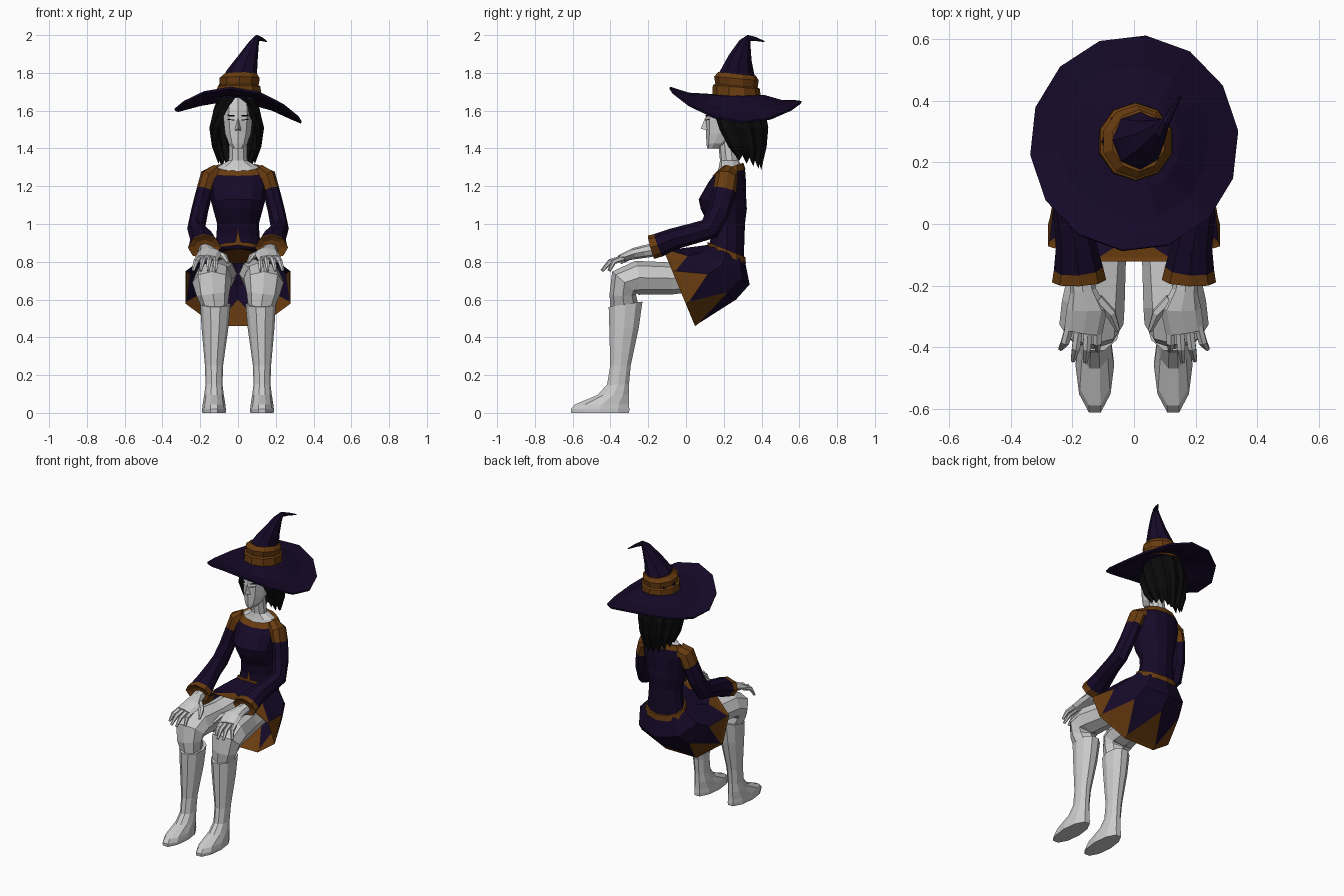
import bpy, bmesh
from math import sin, cos, pi, radians
from mathutils import Vector


def material(name, rgb):
    m = bpy.data.materials.new(name)
    m.diffuse_color = (*rgb, 1)
    return m


PURPLE = material("purple_cloth", (0.008, 0.003, 0.022))
BROWN = material("brown_trim", (0.14, 0.045, 0.005))
BLACK = material("black_hair", (0.003, 0.003, 0.003))


def make(name, verts, faces, mats=(), ids=None):
    me = bpy.data.meshes.new(name)
    me.from_pydata([tuple(v) for v in verts], [], faces)
    for m in mats:
        me.materials.append(m)
    for i, k in enumerate(ids or []):
        me.polygons[i].material_index = k
    bm = bmesh.new()
    bm.from_mesh(me)
    bmesh.ops.recalc_face_normals(bm, faces=bm.faces)
    bm.to_mesh(me)
    bm.free()
    ob = bpy.data.objects.new(name, me)
    bpy.context.collection.objects.link(ob)
    return ob


def flat_ring(x, y, z, a, b, tilt=0, n=12, phase=0.0):
    angles = [2 * pi * (i + phase) / n - pi / 2 for i in range(n)]
    return [Vector((x + a * cos(t), y + b * sin(t), z + tilt * sin(t))) for t in angles]


def path_rings(pts, n):
    # rings square to the path, a = half width across x, b = half depth
    rings = []
    for i, p in enumerate(pts):
        t = Vector(pts[min(i + 1, len(pts) - 1)][:3]) - Vector(pts[max(i - 1, 0)][:3])
        t.normalize()
        side = (Vector((1, 0, 0)) - t * t.x).normalized()
        up = t.cross(side)
        c = Vector(p[:3])
        rings.append([c + side * p[3] * cos(2 * pi * k / n - pi / 2)
                      + up * p[4] * sin(2 * pi * k / n - pi / 2) for k in range(n)])
    return rings


def loft(name, rings, mats=(), seg=None, caps=True, closed=True):
    n = len(rings[0])
    verts = [v for r in rings for v in r]
    faces, ids = [], []
    for j in range(len(rings) - 1):
        for i in range(n if closed else n - 1):
            k = (i + 1) % n
            faces.append((j * n + i, j * n + k, (j + 1) * n + k, (j + 1) * n + i))
            ids.append(seg[j] if seg else 0)
    if caps:
        faces += [tuple(range(n)), tuple(range(len(verts) - n, len(verts)))]
        ids += [ids[0], ids[-1]]
    return make(name, verts, faces, mats, ids)


def flat_loft(name, rows, n=12, phase=0.0, **kw):
    return loft(name, [flat_ring(*r, n=n, phase=phase) for r in rows], **kw)


def mirror(pts, s):
    return [(p[0] * s, *p[1:]) for p in pts]


# Hat brim: turned up in front and behind, drooping at the sides
def rim_z(t):
    return 1.627 - 0.035 * sin(t) - 0.03 * cos(t) - 0.0575 * cos(2 * t)


N = 14
brim = []
for r, w, sag in ((0.10, 0.0, 0), (0.15, 0.1, 0), (0.24, 0.52, 0.012), (0.337, 1.0, 0)):
    ts = [2 * pi * (i + 0.25) / N for i in range(N)]
    brim.append([Vector((r * cos(t), 0.262 + r * 1.04 * sin(t),
                         1.68 * (1 - w) + rim_z(t) * w - sag)) for t in ts])
ob = loft("hat_brim", brim, [PURPLE], caps=False)
mod = ob.modifiers.new("thickness", "SOLIDIFY")
mod.thickness = 0.012
mod.offset = 0

# Hat crown with bent tip, and its layered band
crown = [(0.005, 0.267, 1.66, 0.12, 0.12), (0.005, 0.267, 1.72, 0.11, 0.11),
         (0.02, 0.27, 1.79, 0.083, 0.095), (0.055, 0.287, 1.88, 0.052, 0.062),
         (0.086, 0.312, 1.96, 0.026, 0.032), (0.102, 0.332, 1.985, 0.016, 0.017),
         (0.122, 0.365, 1.98, 0.011, 0.011), (0.152, 0.415, 1.966, 0.003, 0.003)]
loft("hat_crown", path_rings(crown, 8), [PURPLE])
flat_loft("hat_band", [(0.005, 0.267, 1.67, 0.125, 0.128, -0.01),
                       (0.005, 0.267, 1.725, 0.12, 0.125, -0.01),
                       (0.006, 0.267, 1.732, 0.107, 0.112, -0.01),
                       (0.008, 0.267, 1.77, 0.112, 0.118, -0.01),
                       (0.015, 0.27, 1.795, 0.088, 0.1, -0.01)], n=10, mats=[BROWN])

# Head, neck and nose
flat_loft("head", [(0, 0.145, 1.40, 0.028, 0.033), (0, 0.168, 1.425, 0.052, 0.06),
                   (0, 0.2, 1.48, 0.072, 0.094), (0, 0.215, 1.55, 0.08, 0.112),
                   (0, 0.23, 1.61, 0.082, 0.115), (0, 0.24, 1.67, 0.07, 0.1)], n=10)
flat_loft("neck", [(0, 0.232, 1.25, 0.135, 0.075), (0, 0.235, 1.305, 0.11, 0.06),
                   (0, 0.23, 1.335, 0.052, 0.05), (0, 0.215, 1.46, 0.047, 0.048)], n=10)
make("nose", [(0, 0.102, 1.565), (-0.017, 0.112, 1.495), (0.017, 0.112, 1.495), (0, 0.078, 1.505)],
     [(0, 1, 3), (0, 3, 2), (1, 2, 3), (0, 2, 1)])

# Eyebrows and lashes
for s in (-1, 1):
    for nm, z, h in (("eyebrow", 1.568, 0.008), ("eyelash", 1.548, 0.005)):
        make(nm, [(s * 0.018, 0.102, z), (s * 0.055, 0.124, z + 0.003),
                  (s * 0.055, 0.124, z + 0.003 + h), (s * 0.018, 0.102, z + h)],
             [(0, 1, 2, 3)], [BLACK])

# Hair: open shell round the head with alternating locks
cols, hair = 21, []
for z, rx, ry, cy, start in ((1.67, 0.10, 0.13, 0.26, -86), (1.60, 0.128, 0.155, 0.27, -62),
                             (1.51, 0.145, 0.165, 0.275, -42), (1.41, 0.132, 0.145, 0.285, -28),
                             (1.33, 0.1, 0.105, 0.295, -18)):
    row = []
    for i in range(cols):
        t = radians(start + (180 - 2 * start) * i / (cols - 1))
        k = 1.0 if i % 2 else 0.91
        dz = 0
        if z < 1.35:
            dz = 0.025 - 0.045 * sin(t) + (-0.025 if i % 2 else 0.015)
        row.append(Vector((-0.007 + rx * k * cos(t), cy + ry * k * sin(t), z + dz)))
    hair.append(row)
loft("hair", hair, [BLACK], caps=False, closed=False)

# Bodice, neckline trim, belt and front point
flat_loft("bodice", [(0, 0.215, 0.84, 0.13, 0.09, -0.035), (0, 0.22, 0.93, 0.115, 0.09),
                     (0, 0.215, 1.0, 0.11, 0.097), (0, 0.2, 1.08, 0.132, 0.122),
                     (0, 0.193, 1.13, 0.145, 0.126), (0, 0.218, 1.22, 0.155, 0.1),
                     (0, 0.232, 1.28, 0.142, 0.08, 0.015)], mats=[PURPLE])
flat_loft("neckline_trim", [(0, 0.228, 1.272, 0.15, 0.087, 0.017),
                            (0, 0.234, 1.302, 0.128, 0.07, 0.022)], mats=[BROWN])
flat_loft("belt", [(0, 0.215, 0.83, 0.147, 0.102, -0.04),
                   (0, 0.215, 0.865, 0.136, 0.1, -0.04)], mats=[BROWN])
make("bodice_point", [(-0.018, 0.115, 0.89), (0.018, 0.115, 0.89), (0, 0.118, 0.975)],
     [(0, 1, 2)], [BROWN])

# Skirt: swept forward over the thighs, hem trimmed with triangles
N = 8
rows = [flat_ring(0, 0.215, 0.85, 0.145, 0.096, -0.04, N),
        flat_ring(0, 0.192, 0.78, 0.215, 0.145, -0.1, N),
        flat_ring(0, 0.115, 0.735, 0.255, 0.15, -0.135, N),
        flat_ring(0, -0.02, 0.67, 0.296, 0.095, -0.212, N, 0.5),
        flat_ring(0, -0.037, 0.664, 0.302, 0.092, -0.222, N, 0.5)]
faces, ids = [], []
for j in range(4):
    for i in range(N):
        a, b = j * N + i, j * N + (i + 1) % N
        c, d = a + N, b + N
        if j == 2:
            faces += [(a, b, c), (b, d, c)]
            ids += [0, 1]
        else:
            faces.append((a, b, d, c))
            ids.append(1 if j == 3 else 0)
make("skirt", [v for r in rows for v in r], faces, [PURPLE, BROWN], ids)

for s in (-1, 1):
    # Sleeve with brown shoulder and flared cuff
    sleeve = [(0.11, 0.23, 1.275, 0.04, 0.05), (0.153, 0.215, 1.25, 0.05, 0.06),
              (0.176, 0.205, 1.18, 0.044, 0.062), (0.203, 0.175, 1.07, 0.045, 0.06),
              (0.222, 0.125, 0.975, 0.047, 0.06), (0.21, 0.04, 0.95, 0.052, 0.055),
              (0.188, -0.07, 0.92, 0.066, 0.057), (0.18, -0.145, 0.888, 0.08, 0.063),
              (0.178, -0.185, 0.877, 0.088, 0.064)]
    rings = path_rings(mirror(sleeve, s), 8)
    c = Vector((s * 0.176, -0.155, 0.882))
    rings.append([c + (v - c) * 0.6 for v in rings[-1]])
    loft("sleeve", rings, [PURPLE, BROWN], [1, 1, 0, 0, 0, 0, 0, 1, 1])

    # Hand resting on the knee
    palm = [(0.175, -0.14, 0.868, 0.038, 0.035), (0.165, -0.215, 0.855, 0.042, 0.034),
            (0.152, -0.275, 0.843, 0.066, 0.03), (0.165, -0.35, 0.818, 0.062, 0.018)]
    loft("hand", path_rings(mirror(palm, s), 8))
    for x0, x1, y1 in ((0.12, 0.118, -0.41), (0.148, 0.158, -0.447),
                       (0.178, 0.198, -0.443), (0.208, 0.238, -0.405)):
        finger = [(x0, -0.33, 0.82, 0.016, 0.016),
                  ((x0 + x1) / 2, (y1 - 0.34) / 2 - 0.01, 0.8, 0.015, 0.014),
                  (x1, y1, 0.752, 0.008, 0.007)]
        loft("finger", path_rings(mirror(finger, s), 6))
    thumb = [(0.12, -0.245, 0.848, 0.022, 0.02), (0.075, -0.29, 0.83, 0.018, 0.016),
             (0.052, -0.345, 0.795, 0.008, 0.008)]
    loft("thumb", path_rings(mirror(thumb, s), 6))

    # Bent leg
    leg = [(0.09, 0.16, 0.735, 0.085, 0.08), (0.11, -0.08, 0.712, 0.085, 0.085),
           (0.132, -0.26, 0.715, 0.102, 0.09), (0.138, -0.325, 0.69, 0.104, 0.088),
           (0.132, -0.335, 0.63, 0.088, 0.07), (0.12, -0.325, 0.55, 0.066, 0.075)]
    loft("leg", path_rings(mirror(leg, s), 8))

    # Tall boot with a blunt toe
    boot = [(0.12, -0.32, 0.575, 0.08, 0.094, 0.015), (0.122, -0.328, 0.45, 0.071, 0.082),
            (0.127, -0.347, 0.25, 0.048, 0.057), (0.127, -0.36, 0.15, 0.045, 0.061),
            (0.127, -0.385, 0.095, 0.052, 0.087), (0.127, -0.445, 0.045, 0.06, 0.15),
            (0.127, -0.455, 0.02, 0.063, 0.163), (0.127, -0.455, 0.0, 0.062, 0.162)]
    flat_loft("boot", mirror(boot, s), n=10, phase=0.5)
